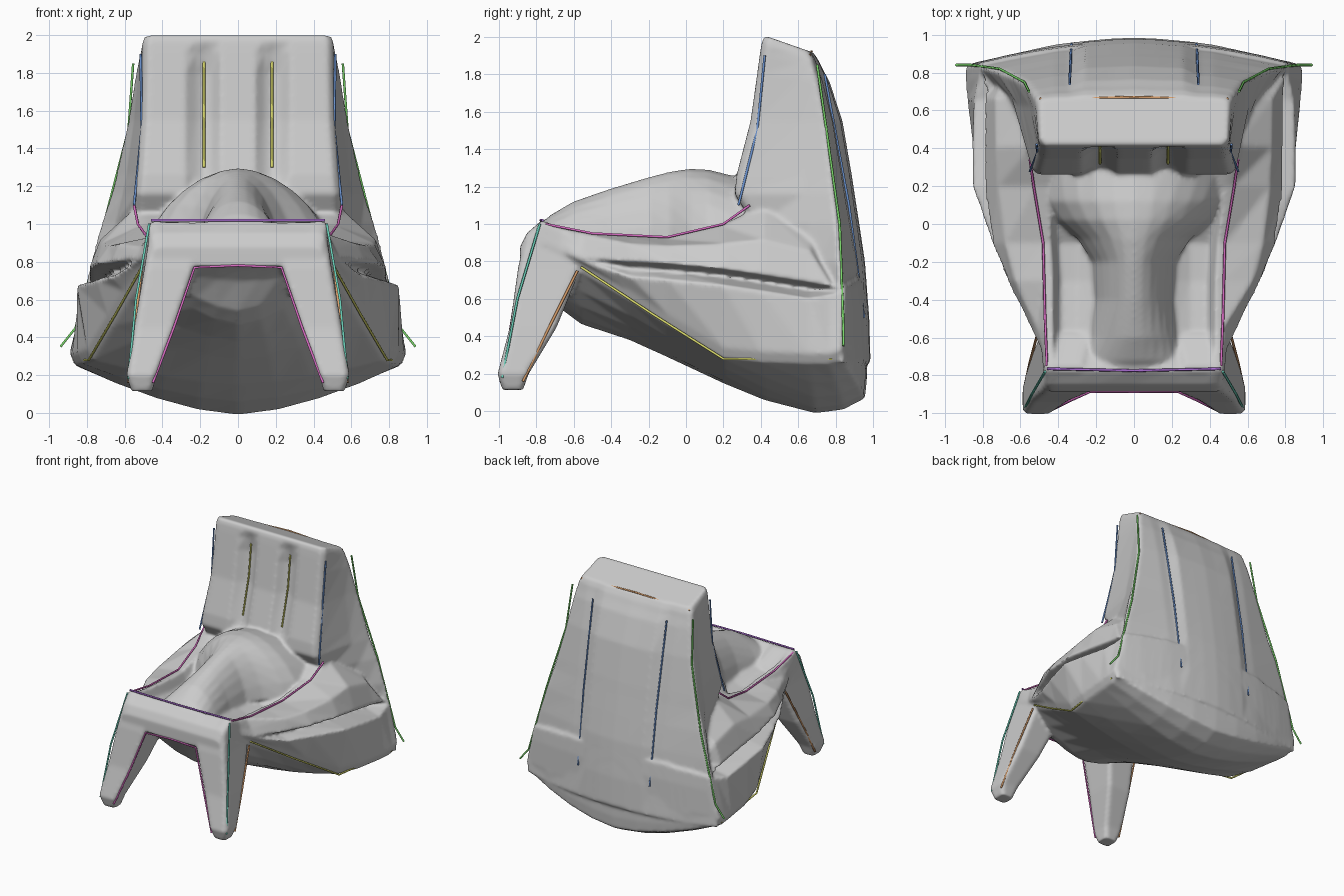
import bpy, bmesh


def loft(name, rings, mirror_ring=True, both_sides=False):
    """Skin rings of 3D points; half rings run centre-to-centre and are mirrored in x."""
    bm = bmesh.new()
    for side in ((1, -1) if both_sides else (1,)):
        loops = []
        for r in rings:
            full = list(r)
            if mirror_ring:
                full += [(-x, y, z) for x, y, z in reversed(r[1:-1])]
            loops.append([bm.verts.new((x * side, y, z)) for x, y, z in full])
        n = len(loops[0])
        for a, b in zip(loops, loops[1:]):
            for i in range(n):
                j = (i + 1) % n
                bm.faces.new((a[i], a[j], b[j], b[i]))
        caps = [bm.faces.new(loops[0]), bm.faces.new(loops[-1])]
        bmesh.ops.triangulate(bm, faces=caps)
    bmesh.ops.recalc_face_normals(bm, faces=bm.faces)
    me = bpy.data.meshes.new(name)
    bm.to_mesh(me)
    bm.free()
    ob = bpy.data.objects.new(name, me)
    bpy.context.collection.objects.link(ob)
    return ob


# Seat and lower hull: y, seat half width, seat z, pit depth, lip x, lip z,
# lower corner x, lower corner z, belly z, slot depth, rear bow
HULL = [
    (-0.885, 0.44, 0.88, 0.00, 0.45, 0.84, 0.44, 0.79, 0.775, 0.00, 0),
    (-0.85, 0.46, 0.95, 0.00, 0.47, 0.89, 0.46, 0.78, 0.765, 0.00, 0),
    (-0.77, 0.47, 1.02, 0.01, 0.48, 0.90, 0.47, 0.77, 0.70, 0.00, 0),
    (-0.66, 0.47, 0.98, 0.06, 0.49, 0.86, 0.48, 0.76, 0.54, 0.00, 0),
    (-0.56, 0.47, 0.96, 0.08, 0.54, 0.82, 0.51, 0.74, 0.465, 0.01, 0),
    (-0.30, 0.47, 0.94, 0.10, 0.67, 0.80, 0.61, 0.59, 0.38, 0.10, 0),
    (-0.10, 0.48, 0.93, 0.09, 0.75, 0.79, 0.69, 0.46, 0.29, 0.14, 0),
    (0.20, 0.52, 1.00, 0.00, 0.79, 0.76, 0.80, 0.28, 0.15, 0.16, 0),
    (0.40, 0.54, 1.10, 0.00, 0.79, 0.73, 0.85, 0.26, 0.06, 0.16, 0.02),
    (0.65, 0.55, 1.00, 0.00, 0.79, 0.69, 0.88, 0.25, -0.01, 0.14, 0.04),
    (0.76, 0.50, 0.80, 0.00, 0.80, 0.67, 0.89, 0.25, 0.01, 0.05, 0.08),
    (0.825, 0.50, 0.70, 0.00, 0.81, 0.66, 0.89, 0.27, 0.07, 0.00, 0.13),
]
rings = []
for y, ws, zs, pit, xl, zl, xc, zc, zb, slot, bow in HULL:
    gap = min(0.075, slot * 0.7)
    ze = zl - gap - 0.01
    xe = min(xl + 0.4 * slot, xc + 0.06) if y > -0.2 else xl
    puff = 0.05 if -0.5 < y < 0.7 else 0.0
    prof = [(0, zs), (0.2, zs - pit * 0.6), (0.3, zs - pit), (ws - 0.08, zs - pit),
            (ws - 0.04, zs), (ws, zs - 0.01),
            (ws * 0.4 + xl * 0.6 + puff * 0.8, zs * 0.4 + zl * 0.6 + puff * 0.8),
            (xl, zl), (xl - slot, zl - gap / 2), (xe, ze),
            (xc, min(zc + 0.06, ze - 0.01)), (xc - 0.03, zc)]
    prof += [((xc - 0.03) * t, zb + (zc - zb) * t ** 1.6) for t in (0.75, 0.5, 0.25, 0)]
    rings.append([(x, y + bow * (1 - (x / 0.9) ** 2), z) for x, z in prof])
# Close the bowed rear: rounded edge, then pinched shut at one height
last = rings[-1]
rings.append([(x * 0.985, y + 0.01, z + (0.35 - z) * 0.35) for x, y, z in last])
rings.append([(x * 0.985, y + 0.012, 0.35) for x, y, z in last])
parts = [loft("seat_hull", rings)]

# Raised saddle on the seat: y, half width, crest z
rings = []
for y, w, top in [(-0.82, 0.30, 0.96), (-0.72, 0.27, 1.05), (-0.6, 0.24, 1.12), (-0.4, 0.21, 1.19),
                  (-0.2, 0.22, 1.25), (-0.08, 0.30, 1.28), (0.02, 0.42, 1.295),
                  (0.12, 0.49, 1.29), (0.4, 0.53, 1.22)]:
    ring = [(w * t, y, 0.88 + (top - 0.88) * (1 - t * t) ** 0.75)
            for t in (0, 0.2, 0.4, 0.6, 0.75, 0.9, 1)]
    rings.append(ring + [(0, y, 0.8)])
parts.append(loft("seat_saddle", rings))

# Backrest: z, front y, front half width, side x, corner x/y, rear centre y, groove depth, top slope
BACK = [
    (0.26, 0.55, 0.60, 0.80, 0.89, 0.85, 0.985, 0.00, 0),
    (0.50, 0.50, 0.56, 0.72, 0.86, 0.845, 0.978, 0.00, 0),
    (0.80, 0.40, 0.54, 0.69, 0.79, 0.835, 0.955, 0.00, 0),
    (1.00, 0.36, 0.54, 0.65, 0.735, 0.82, 0.925, 0.00, 0),
    (1.16, 0.26, 0.54, 0.61, 0.68, 0.80, 0.90, 0.01, 0),
    (1.26, 0.27, 0.53, 0.59, 0.655, 0.79, 0.885, 0.05, 0),
    (1.55, 0.345, 0.51, 0.55, 0.59, 0.755, 0.835, 0.06, 0),
    (1.80, 0.38, 0.505, 0.53, 0.555, 0.71, 0.765, 0.06, 0.1),
    (1.91, 0.395, 0.505, 0.52, 0.54, 0.69, 0.73, 0.03, 0.25),
    (1.97, 0.405, 0.505, 0.515, 0.53, 0.68, 0.71, 0.00, 0.33),
    (2.005, 0.42, 0.495, 0.50, 0.51, 0.66, 0.68, 0.00, 0.35),
]
rings = []
for z, yf, wf, wm, wb, yb, yc, g, slope in BACK:
    d = yc - yb
    k = max(0.35, 0.9 - 0.35 * z)
    prof = [(0, yf), (0.09, yf), (0.14, yf + g * 0.7), (0.18, yf + g), (0.22, yf + g * 0.7),
            (0.28, yf), (wf - 0.03, yf), (wf, yf + 0.03), (wm, yf + 0.68 * (yb - yf)),
            (wb - 0.01, yb - 0.02), (wb - 0.03, yb), (0.42, yb + k * 0.9 * d),
            (0.34, yb + k * d), (0.26, yb + 0.87 * d), (0.12, yc - 0.005), (0, yc)]
    rings.append([(x, y, z - slope * (y - yf)) for x, y in prof])
parts.append(loft("backrest", rings))

# Pair of splayed front legs: z, x range, y range
rings = []
for z, x0, x1, y0, y1 in [(1.01, 0.26, 0.47, -0.78, -0.74), (0.90, 0.22, 0.475, -0.865, -0.58),
                          (0.77, 0.23, 0.495, -0.895, -0.56), (0.45, 0.335, 0.55, -0.94, -0.69),
                          (0.20, 0.43, 0.59, -1.005, -0.84), (0.115, 0.455, 0.565, -0.98, -0.87)]:
    c = 0.02
    rings.append([(x0 + c, y0, z), (x1 - c, y0, z), (x1, y0 + c, z), (x1, y1 - c, z),
                  (x1 - c, y1, z), (x0 + c, y1, z), (x0, y1 - c, z), (x0, y0 + c, z)])
parts.append(loft("front_legs", rings, mirror_ring=False, both_sides=True))

# Fuse the parts into one soft skin
bpy.ops.object.select_all(action='DESELECT')
for ob in parts:
    ob.select_set(True)
bpy.context.view_layer.objects.active = parts[0]
bpy.ops.object.join()
chair = bpy.context.view_layer.objects.active
chair.name = "chair_body"
m = chair.modifiers.new("fuse", 'REMESH')
m.mode = 'VOXEL'
m.voxel_size = 0.013
m.use_smooth_shade = True
m = chair.modifiers.new("soften", 'SMOOTH')
m.factor = 0.5
m.iterations = 5


# Thin coloured seam strokes along the feature edges
def material(name, rgb):
    mat = bpy.data.materials.new(name)
    mat.diffuse_color = (*rgb, 1)
    return mat


MATS = {"green": material("green", (0.2, 0.7, 0.15)), "blue": material("blue", (0.15, 0.3, 0.65)),
        "yellow": material("yellow", (0.7, 0.7, 0.15)), "teal": material("teal", (0.15, 0.65, 0.5)),
        "purple": material("purple", (0.4, 0.15, 0.65)), "pink": material("pink", (0.7, 0.15, 0.55)),
        "orange": material("orange", (0.7, 0.35, 0.15))}


def seam(name, color, pts):
    cu = bpy.data.curves.new(name, 'CURVE')
    cu.dimensions = '3D'
    cu.bevel_depth = 0.007
    cu.bevel_resolution = 1
    cu.use_fill_caps = True
    for s in (1, -1):
        sp = cu.splines.new('POLY')
        sp.points.add(len(pts) - 1)
        for p, (x, y, z) in zip(sp.points, pts):
            p.co = (x * s, y, z, 1)
    cu.materials.append(MATS[color])
    ob = bpy.data.objects.new(name, cu)
    bpy.context.collection.objects.link(ob)


seam("back_corner_seam", "green", [(0.555, 0.70, 1.85), (0.58, 0.75, 1.5), (0.71, 0.82, 1.0), (0.86, 0.84, 0.45), (0.94, 0.84, 0.35)])
seam("back_front_seam", "blue", [(0.515, 0.42, 1.9), (0.51, 0.38, 1.5), (0.55, 0.28, 1.1)])
seam("seat_side_seam", "pink", [(0.46, -0.75, 1.0), (0.47, -0.5, 0.95), (0.48, -0.1, 0.93), (0.53, 0.2, 1.0), (0.55, 0.34, 1.1)])
seam("seat_front_seam", "purple", [(0, -0.775, 1.02), (0.46, -0.765, 1.02)])
seam("leg_front_seam", "teal", [(0.47, -0.78, 1.0), (0.54, -0.90, 0.6), (0.58, -0.98, 0.18)])
seam("leg_rear_seam", "orange", [(0.51, -0.58, 0.75), (0.55, -0.73, 0.45), (0.58, -0.87, 0.16)])
seam("leg_inner_seam", "pink", [(0, -0.885, 0.78), (0.23, -0.885, 0.77), (0.34, -0.935, 0.45), (0.45, -0.99, 0.16)])
seam("hull_lower_seam", "yellow", [(0.51, -0.56, 0.77), (0.65, -0.18, 0.52), (0.79, 0.2, 0.28), (0.87, 0.78, 0.28)])
seam("back_groove_seam", "yellow", [(0.18, 0.32, 1.3), (0.18, 0.40, 1.6), (0.18, 0.43, 1.86)])
seam("back_top_seam", "orange", [(0, 0.67, 1.92), (0.5, 0.66, 1.9)])
seam("back_panel_seam", "blue", [(0.33, 0.95, 0.5), (0.335, 0.87, 1.1), (0.34, 0.74, 1.8)])
